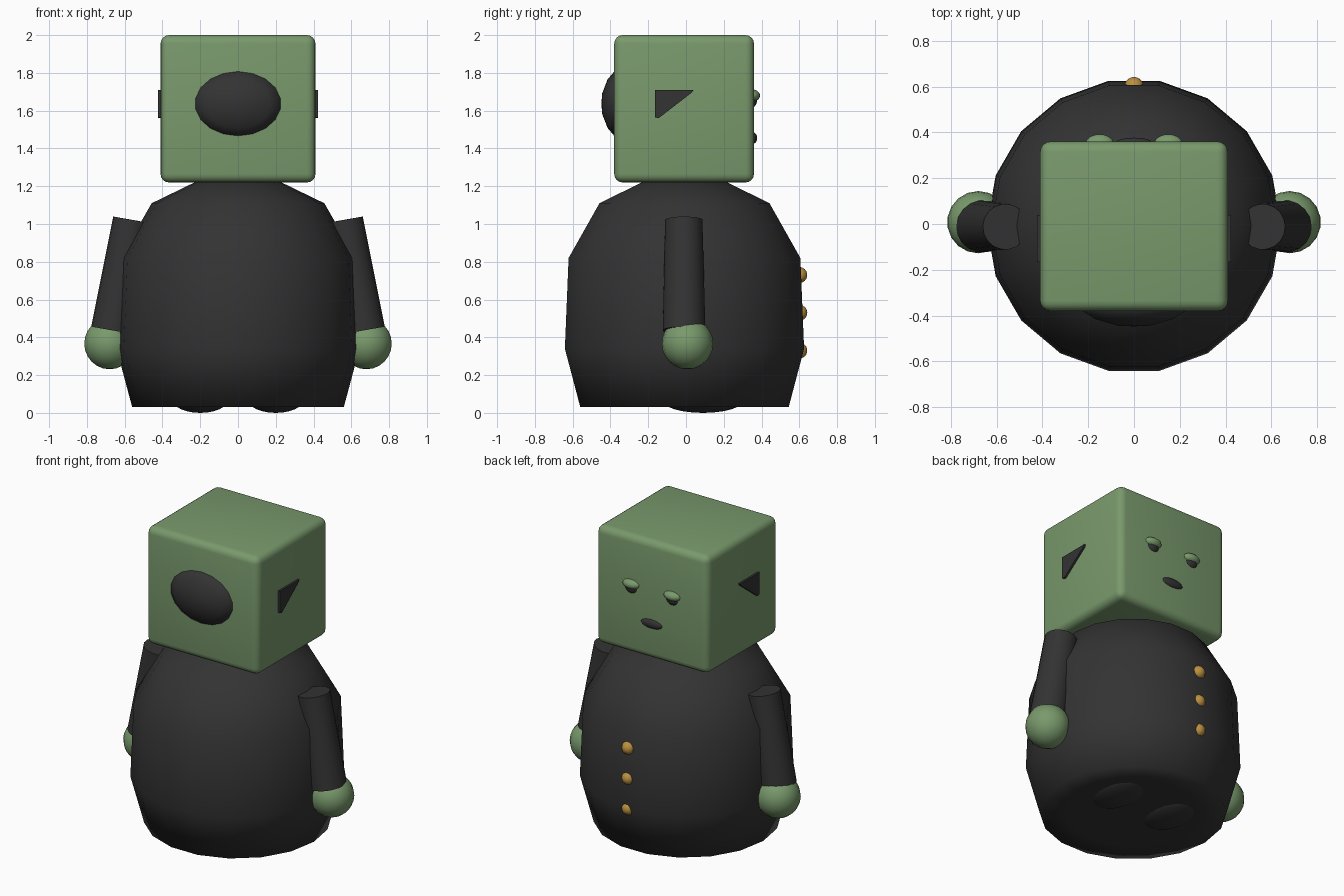
import bpy, bmesh, math
from mathutils import Vector, Matrix

cube = bpy.data.objects.get("Cube")
if cube:
    bpy.data.objects.remove(cube, do_unlink=True)


def material(name, rgb):
    m = bpy.data.materials.new(name)
    m.use_nodes = True
    m.diffuse_color = (*rgb, 1)
    m.node_tree.nodes["Principled BSDF"].inputs["Base Color"].default_value = (*rgb, 1)
    return m


GREEN = material("sage green", (0.19, 0.32, 0.15))
DARK = material("charcoal", (0.033, 0.033, 0.033))
GOLD = material("gold", (0.5, 0.28, 0.05))


def finish(name, bm, mat, smooth=math.pi):
    bmesh.ops.recalc_face_normals(bm, faces=bm.faces[:])
    mesh = bpy.data.meshes.new(name)
    bm.to_mesh(mesh)
    bm.free()
    ob = bpy.data.objects.new(name, mesh)
    bpy.context.collection.objects.link(ob)
    mesh.materials.append(mat)
    bpy.ops.object.select_all(action="DESELECT")
    ob.select_set(True)
    bpy.context.view_layer.objects.active = ob
    if smooth:
        bpy.ops.object.shade_smooth_by_angle(angle=smooth)
    return ob


def ellipsoid(name, center, radii, mat, segments=18, rings=12):
    bm = bmesh.new()
    bmesh.ops.create_uvsphere(bm, u_segments=segments, v_segments=rings, radius=1)
    bm.transform(Matrix.Translation(center) @ Matrix.Diagonal((*radii, 1)))
    return finish(name, bm, mat)


def lathe(name, profile, mat, place, sides=18):
    """Spin (radius, height) points round z, then place the result."""
    bm = bmesh.new()
    verts = [bm.verts.new((r, 0, h)) for r, h in profile]
    edges = [bm.edges.new(pair) for pair in zip(verts, verts[1:])]
    bmesh.ops.spin(bm, geom=verts + edges, cent=(0, 0, 0), axis=(0, 0, 1),
                   angle=math.tau, steps=sides, use_duplicate=False)
    bmesh.ops.remove_doubles(bm, verts=bm.verts[:], dist=0.0005)
    bm.transform(place)
    return finish(name, bm, mat)


# Body: faceted bell shape with a closed base
lathe("body", [(0, 0.03), (0.4, 0.03), (0.56, 0.03), (0.643, 0.34), (0.623, 0.82),
               (0.457, 1.11), (0.22, 1.225), (0, 1.26)],
      DARK, Matrix.Translation((0, -0.008, 0)))

# Head: rounded box
bm = bmesh.new()
bmesh.ops.create_cube(bm, size=1)
bm.transform(Matrix.Translation((0, -0.01, 1.61)) @ Matrix.Diagonal((0.82, 0.74, 0.78, 1)))
bmesh.ops.bevel(bm, geom=bm.edges[:], offset=0.045, segments=4, profile=0.5, affect="EDGES")
finish("head", bm, GREEN)

# Oval pad on the -y face of the head
lathe("head_pad", [(1, 0), (0.99, 0.02), (0.75, 0.055), (0.3, 0.085), (0, 0.087)], DARK,
      Matrix.Translation((0, -0.36, 1.637)) @ Matrix.Rotation(math.pi / 2, 4, "X")
      @ Matrix.Diagonal((0.23, 0.172, 1, 1)) @ Matrix.Rotation(math.pi / 2, 4, "Z"))

# Mouth and coat buttons on the +y side
ellipsoid("mouth", (0, 0.355, 1.455), (0.08, 0.022, 0.03), DARK)
for i in range(3):
    ellipsoid(f"button_{i + 1}", (0, 0.6, 0.33 + 0.2 * i), (0.042,) * 3, GOLD)

for side, s in (("left", 1), ("right", -1)):
    # Eye with a lid above it
    ellipsoid(f"{side}_eye", (0.15 * s, 0.35, 1.655), (0.045, 0.026, 0.038), DARK)
    ellipsoid(f"{side}_eyelid", (0.15 * s, 0.35, 1.68), (0.062, 0.042, 0.032), GREEN)

    # Ear: thin wedge
    bm = bmesh.new()
    outline = [(-0.165, 1.565), (-0.165, 1.71), (0.04, 1.71), (0.03, 1.695), (-0.145, 1.56)]
    face = bm.faces.new([bm.verts.new((0.38 * s, y, z)) for y, z in outline])
    out = bmesh.ops.extrude_face_region(bm, geom=[face])["geom"]
    bmesh.ops.translate(bm, vec=(0.043 * s, 0, 0),
                        verts=[v for v in out if isinstance(v, bmesh.types.BMVert)])
    finish(f"{side}_ear", bm, DARK, 0)

    # Arm: tapered sleeve leaning outward
    top, wrist = Vector((0.562 * s, -0.012, 1.022)), Vector((0.665 * s, -0.01, 0.437))
    axis = top - wrist
    bm = bmesh.new()
    bmesh.ops.create_cone(bm, cap_ends=True, segments=18, radius1=0.114, radius2=0.1,
                          depth=axis.length)
    bm.transform(Matrix.Translation((top + wrist) / 2)
                 @ axis.to_track_quat("Z", "Y").to_matrix().to_4x4())
    finish(f"{side}_arm", bm, DARK, math.radians(40))

    ellipsoid(f"{side}_hand", (0.68 * s, 0.008, 0.367), (0.136,) * 3, GREEN)
    ellipsoid(f"{side}_foot", (0.2 * s, 0.09, 0.07), (0.15, 0.22, 0.07), DARK)
